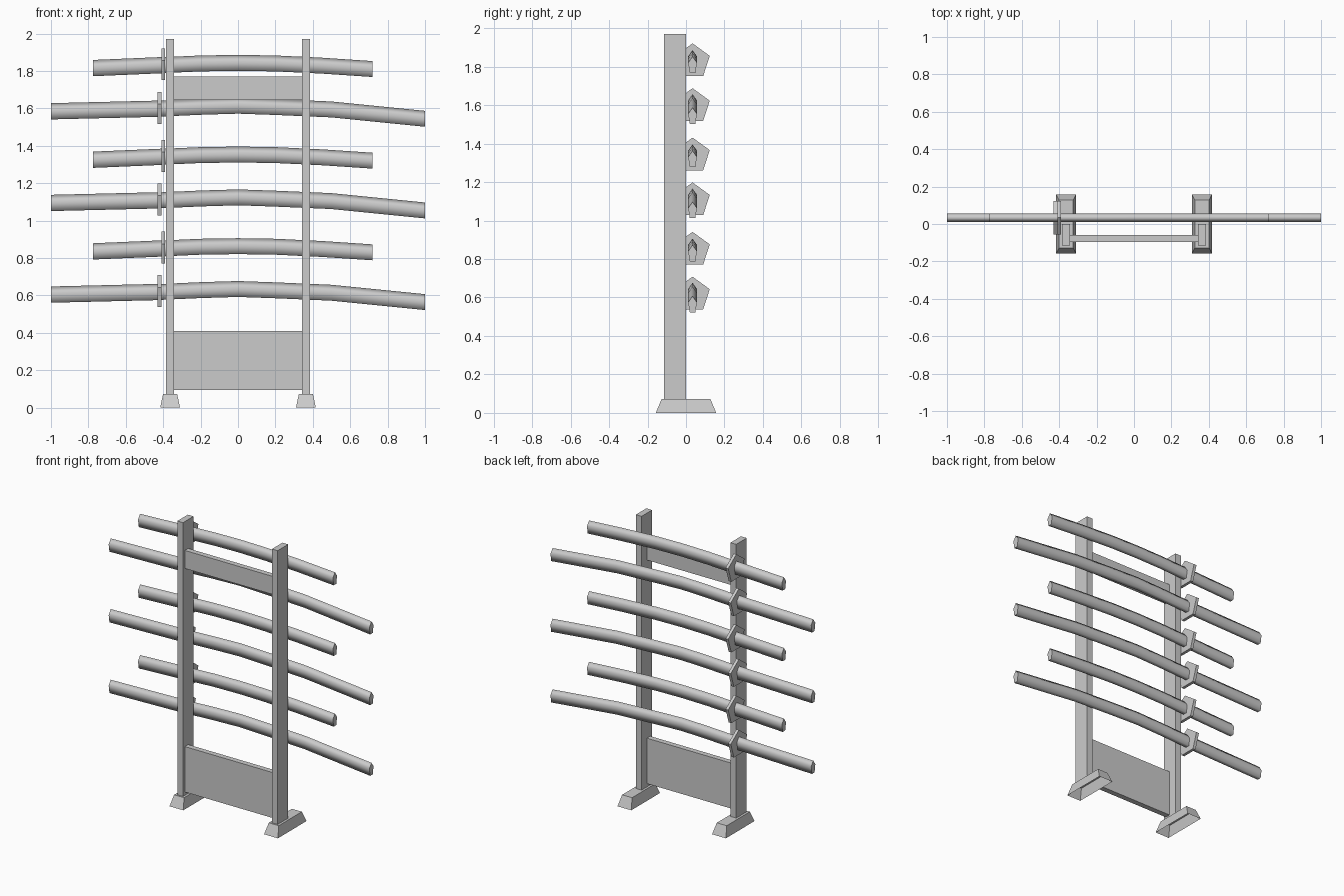
import bpy, bmesh
from math import sin, cos, tau

cube = bpy.data.objects.get("Cube")
if cube:
    bpy.data.objects.remove(cube, do_unlink=True)

GREY = (0.6, 0.6, 0.6, 1)
mat = bpy.data.materials.new("plain grey")
mat.use_nodes = True
mat.diffuse_color = GREY
mat.node_tree.nodes["Principled BSDF"].inputs["Base Color"].default_value = GREY


def finish(name, bm):
    bmesh.ops.recalc_face_normals(bm, faces=bm.faces)
    mesh = bpy.data.meshes.new(name)
    bm.to_mesh(mesh)
    bm.free()
    mesh.materials.append(mat)
    obj = bpy.data.objects.new(name, mesh)
    bpy.context.collection.objects.link(obj)
    return obj


def box(name, x, y, z, taper=0.0, open_bottom=False):
    """Box from (min, max) ranges; taper pulls the top edges inwards."""
    bm = bmesh.new()
    bmesh.ops.create_cube(bm, size=1)
    for v in bm.verts:
        inset = taper if v.co.z > 0 else 0
        for i, (lo, hi) in enumerate((x, y, z)):
            pull = inset * (0.5, 1, 0)[i]
            v.co[i] = hi - pull if v.co[i] > 0 else lo + pull
    if open_bottom:
        floor = [f for f in bm.faces if f.normal.z < -0.9]
        bmesh.ops.delete(bm, geom=floor, context="FACES_ONLY")
    return finish(name, bm)


def pentagon_sweep(name, path, y, ry, rz, smooth):
    """Upright pentagon, point at the top, swept along (x, z) points."""
    bm = bmesh.new()
    rings = [[bm.verts.new((px, y + ry * sin(k * tau / 5), pz + rz * cos(k * tau / 5)))
              for k in range(5)] for px, pz in path]
    for a, b in zip(rings, rings[1:]):
        for k in range(5):
            n = (k + 1) % 5
            bm.faces.new((a[k], a[n], b[n], b[k])).smooth = smooth
    for ring in (rings[0], rings[-1]):
        cap = bm.faces.new(ring)
        for e in cap.edges:
            e.smooth = False
    return finish(name, bm)


# Uprights and their hollow tapered feet
for side, s in (("left", 1), ("right", -1)):
    cx = 0.363 * s
    box(side + "_post", (cx - 0.022, cx + 0.022), (-0.115, 0), (0.07, 1.97))
    box(side + "_foot", (cx - 0.053, cx + 0.053), (-0.157, 0.157), (0, 0.072),
        taper=0.03, open_bottom=True)

# Cross panels between the uprights
box("lower_panel", (-0.342, 0.342), (-0.095, -0.058), (0.095, 0.41))
box("upper_panel", (-0.342, 0.342), (-0.095, -0.058), (1.645, 1.77))

# Three pairs of racked swords: a short one above a long one
SWORD_Y = 0.034
SHORT = [(-0.775, 1.811), (-0.4, 1.827), (-0.2, 1.836), (0, 1.839),
         (0.2, 1.836), (0.45, 1.824), (0.72, 1.806)]
LONG = [(-1, 1.58), (-0.42, 1.594), (-0.2, 1.604), (0, 1.61),
        (0.2, 1.603), (0.5, 1.59), (1, 1.54)]
for row, place in enumerate(("top", "middle", "bottom")):
    for kind, curve in (("short", SHORT), ("long", LONG)):
        path = [(x, z - 0.49 * row) for x, z in curve]
        label = f"{place}_{kind}_sword"
        pentagon_sweep(label + "_handle", path[:2], SWORD_Y, 0.024, 0.048, True)
        pentagon_sweep(label + "_sheath", path[1:], SWORD_Y, 0.024, 0.047, True)
        gx, gz = path[1]
        pentagon_sweep(label + "_guard", [(gx - 0.01, gz), (gx + 0.01, gz)],
                       SWORD_Y, 0.094, 0.094, False)
